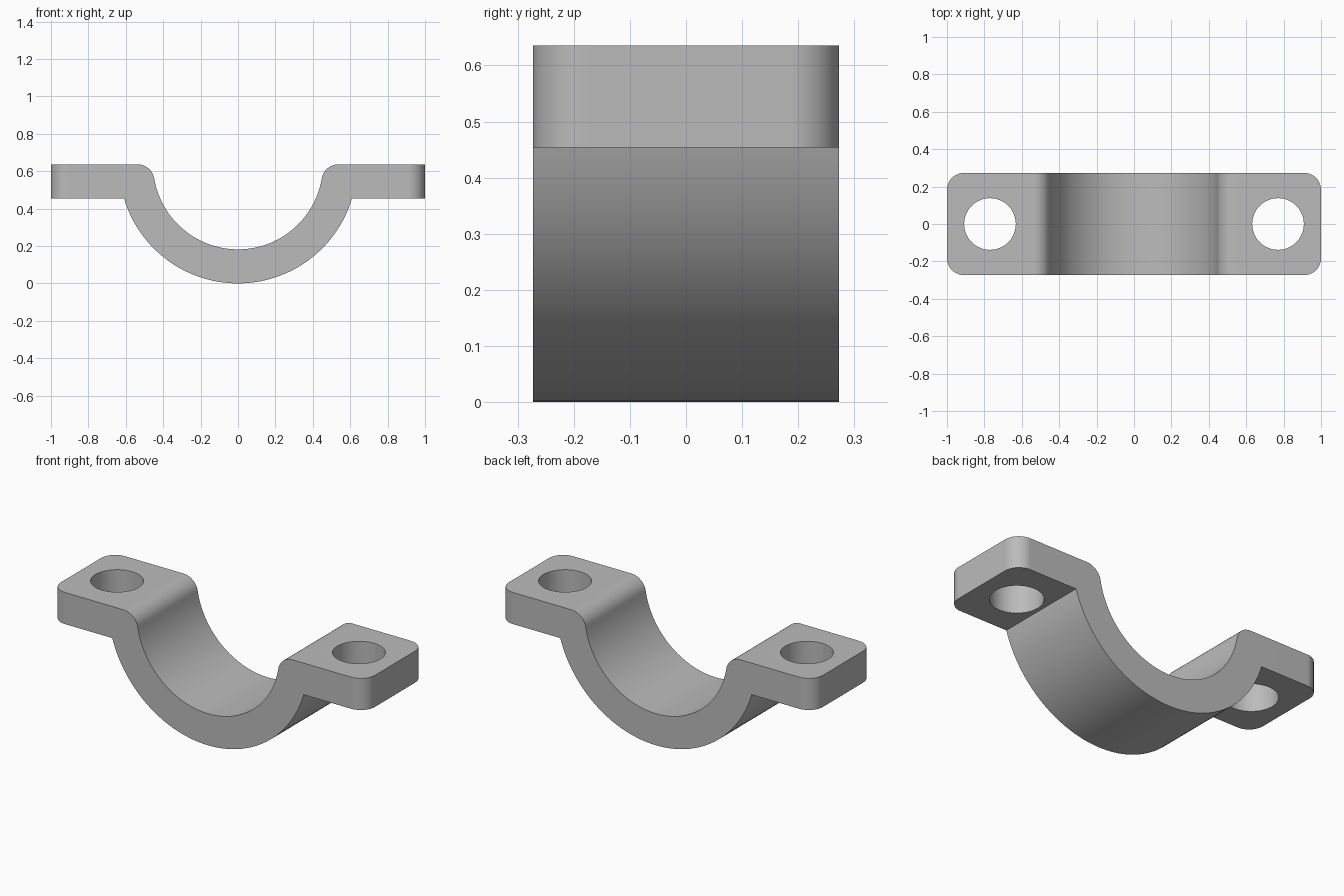
import bpy, bmesh, math

cube = bpy.data.objects.get("Cube")
if cube:
    bpy.data.objects.remove(cube, do_unlink=True)

TOP = 0.636          # flange top, also the centre height of the saddle arc
THICK = 0.182
R_OUT = TOP
R_IN = R_OUT - THICK
HALF_Y = 0.273
FILLET = 0.09
HOLE_X, HOLE_R = 0.77, 0.138

steel = bpy.data.materials.new("plain grey")
steel.use_nodes = True
grey = (0.5, 0.5, 0.5, 1)
steel.diffuse_color = grey
steel.node_tree.nodes["Principled BSDF"].inputs["Base Color"].default_value = grey


def arc(cx, cz, r, a0, a1, n):
    """Points on an arc in the xz plane."""
    angles = [a0 + (a1 - a0) * i / n for i in range(n + 1)]
    return [(cx + r * math.cos(a), cz + r * math.sin(a)) for a in angles]


# Right half of the profile, from the bottom of the saddle round to its inside
under = math.asin(THICK / R_OUT)
fillet_x = math.sqrt((R_IN + FILLET) ** 2 - FILLET ** 2)
tangent = math.asin(FILLET / (R_IN + FILLET))
half = arc(0, TOP, R_OUT, -math.pi / 2, -under, 32)
half += [(1, TOP - THICK), (1, TOP)]
half += arc(fillet_x, TOP - FILLET, FILLET, math.pi / 2, math.pi - tangent, 12)
half += arc(0, TOP, R_IN, -tangent, -math.pi / 2, 32)[1:]
profile = half + [(-x, z) for x, z in reversed(half[1:-1])]

# Strap: extruded profile with rounded flange corners
bm = bmesh.new()
face = bm.faces.new([bm.verts.new((x, -HALF_Y, z)) for x, z in profile])
ext = bmesh.ops.extrude_face_region(bm, geom=[face])
moved = [g for g in ext["geom"] if isinstance(g, bmesh.types.BMVert)]
bmesh.ops.translate(bm, verts=moved, vec=(0, 2 * HALF_Y, 0))
corners = [e for e in bm.edges
           if all(abs(v.co.x) > 0.999 for v in e.verts)
           and abs(e.verts[0].co.z - e.verts[1].co.z) > 0.1]
bmesh.ops.bevel(bm, geom=corners, offset=FILLET, segments=12, profile=0.5,
                affect='EDGES')
bmesh.ops.recalc_face_normals(bm, faces=bm.faces)
mesh = bpy.data.meshes.new("clamp_strap")
bm.to_mesh(mesh)
bm.free()
mesh.materials.append(steel)
strap = bpy.data.objects.new("clamp_strap", mesh)
bpy.context.collection.objects.link(strap)

# Bolt holes
for side in (-1, 1):
    bpy.ops.mesh.primitive_cylinder_add(
        vertices=64, radius=HOLE_R, depth=THICK * 2,
        location=(side * HOLE_X, 0, TOP - THICK / 2))
    cutter = bpy.context.object
    cutter.name = "hole_cutter"
    cutter.hide_render = True
    cutter.data.materials.append(steel)
    cut = strap.modifiers.new("bolt_hole", 'BOOLEAN')
    cut.operation, cut.solver, cut.object = 'DIFFERENCE', 'EXACT', cutter
    bpy.context.view_layer.objects.active = strap
    bpy.ops.object.modifier_apply(modifier=cut.name)
    bpy.data.objects.remove(cutter, do_unlink=True)

# Smooth curved surfaces, crisp edges
bpy.ops.object.select_all(action='DESELECT')
strap.select_set(True)
bpy.context.view_layer.objects.active = strap
bpy.ops.object.shade_smooth_by_angle(angle=math.radians(30))
weighted = strap.modifiers.new("even_shading", 'WEIGHTED_NORMAL')
weighted.keep_sharp = True
